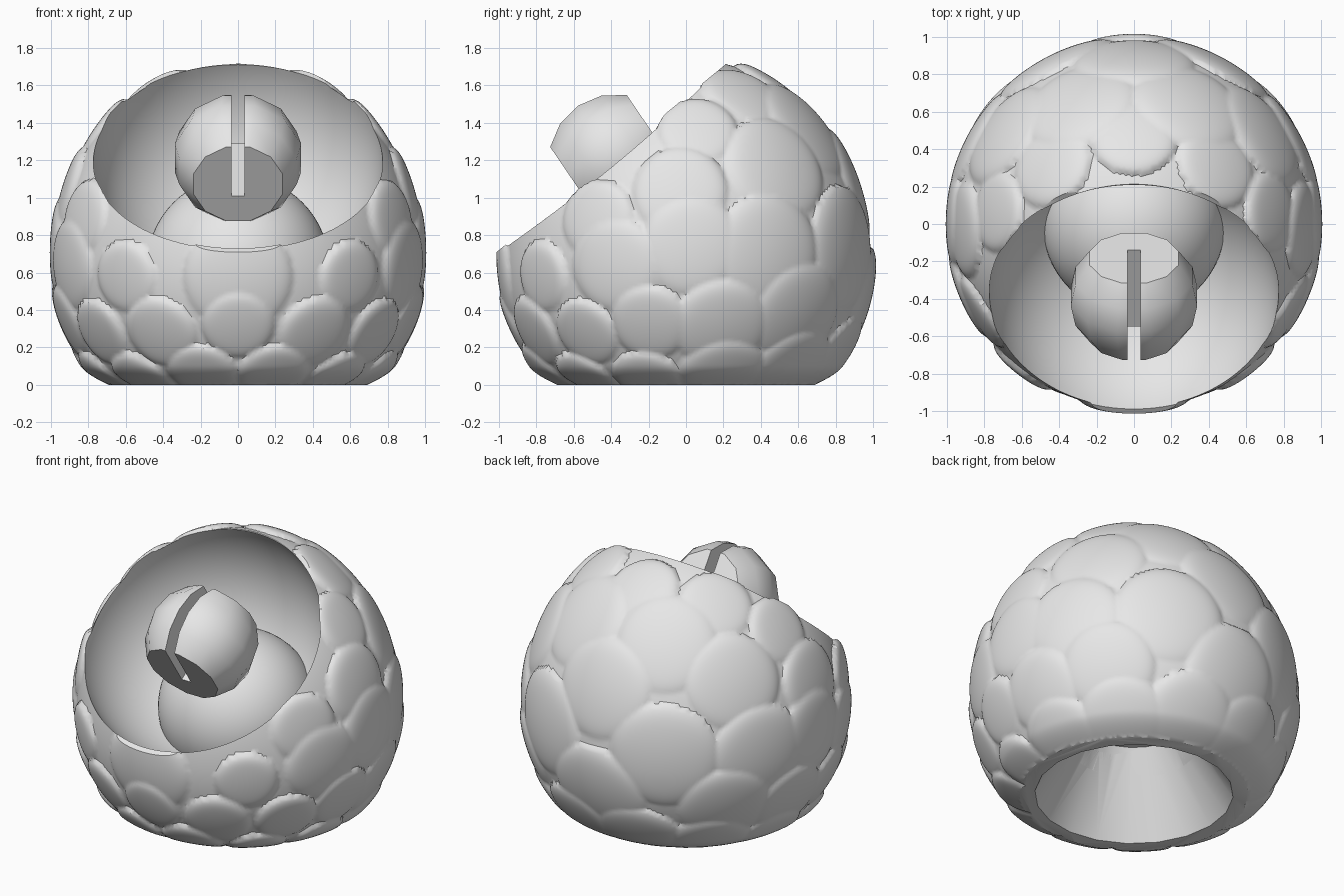
import bpy, bmesh, math
from mathutils import Vector, Matrix

cube = bpy.data.objects.get("Cube")
if cube:
    bpy.data.objects.remove(cube, do_unlink=True)

grey = bpy.data.materials.new("plain_grey")
grey.use_nodes = True
grey.diffuse_color = (0.8, 0.8, 0.8, 1)
grey.node_tree.nodes["Principled BSDF"].inputs["Base Color"].default_value = (0.8, 0.8, 0.8, 1)


def make(name, bm):
    """Turn a bmesh into an object with the shared material."""
    bmesh.ops.recalc_face_normals(bm, faces=bm.faces)
    mesh = bpy.data.meshes.new(name)
    bm.to_mesh(mesh)
    bm.free()
    mesh.materials.append(grey)
    obj = bpy.data.objects.new(name, mesh)
    bpy.context.collection.objects.link(obj)
    return obj


def sphere(name, radius, centre, segments=64):
    bm = bmesh.new()
    bmesh.ops.create_uvsphere(bm, u_segments=segments, v_segments=segments // 2,
                              radius=radius, matrix=Matrix.Translation(centre))
    return make(name, bm)


def box(name, low, high, matrix=Matrix()):
    low, high = Vector(low), Vector(high)
    bm = bmesh.new()
    bmesh.ops.create_cube(bm, size=1, matrix=matrix @ Matrix.Translation((low + high) / 2)
                          @ Matrix.Diagonal((high - low).to_4d()))
    return make(name, bm)


def cut(obj, cutter):
    mod = obj.modifiers.new("cut", 'BOOLEAN')
    mod.operation = 'DIFFERENCE'
    mod.solver = 'MANIFOLD'
    mod.object = cutter
    cutter.hide_render = True
    bpy.context.view_layer.objects.active = obj
    bpy.ops.object.modifier_apply(modifier=mod.name)


def smooth(obj, angle):
    bpy.ops.object.select_all(action='DESELECT')
    obj.select_set(True)
    bpy.context.view_layer.objects.active = obj
    bpy.ops.object.shade_smooth_by_angle(angle=math.radians(angle))


MID = Vector((0, 0, 0.65))
RADIUS = 0.985


def skin(direction):
    """Point on the plain egg-shaped body."""
    x, y, z = direction
    return MID + Vector((x * RADIUS, y * RADIUS, z * (1.09 if z > 0 else 0.97)))


# Scales: degrees round from the front, height, radius; mirrored left to right
SCALES = [
    (14, 0.05, 0.2), (44, 0.02, 0.19), (74, 0.02, 0.2), (105, 0.04, 0.25), (135, 0.06, 0.28), (165, 0.1, 0.3),
    (0, 0.31, 0.2), (27, 0.27, 0.21), (54, 0.27, 0.2), (78, 0.32, 0.22), (102, 0.3, 0.27), (130, 0.36, 0.3),
    (180, 0.4, 0.34), (0, 0.56, 0.3), (38, 0.57, 0.2), (67, 0.63, 0.26), (92, 0.73, 0.28), (117, 0.7, 0.32),
    (153, 0.72, 0.35), (60, 0.88, 0.22), (88, 1.03, 0.26), (125, 1.16, 0.31), (180, 1.08, 0.33),
    (95, 1.36, 0.22), (155, 1.38, 0.33), (125, 1.55, 0.24), (180, 1.6, 0.24),
]
scales = []
for degrees, height, size in SCALES:
    rise = (height - MID.z) / (1.09 if height > MID.z else 0.97)
    flat = math.sqrt(1 - rise * rise)
    a = math.radians(degrees)
    for side in ((1,) if degrees in (0, 180) else (1, -1)):
        n = Vector((side * math.sin(a) * flat, -math.cos(a) * flat, rise))
        up = (Vector((0, 0, 1)) - n * n.z).normalized()
        scales.append((skin(n), up, size))


def scale_height(p):
    """Overlapping rounded discs, each lifting toward its upper tip."""
    best = 0.0
    for centre, up, size in scales:
        d = p - centre
        t = d.length_squared / (size * size)
        if t < 1:
            best = max(best, 0.024 * (1 - t ** 4) + 0.013 * d.dot(up) / size)
    return best


# Scaly body
bm = bmesh.new()
bmesh.ops.create_icosphere(bm, subdivisions=7, radius=1)
for v in bm.verts:
    n = v.co.normalized()
    p = skin(n)
    v.co = p + n * scale_height(p)
    if v.co.z < 0.1:  # tuck in the foot edge
        k = 1 - 0.09 * min(1, (0.1 - v.co.z) / 0.1) ** 2
        v.co.x *= k
        v.co.y *= k
body = make("scaly_body", bm)

# Slanted opening and flat base
slant = math.atan2(1.0, 1.22)
opening = Vector((0, -0.39, 1.22))
tilt = Matrix.Translation(opening) @ Matrix.Rotation(slant, 4, 'X')
cutters = [
    box("base_cutter", (-2, -2, -2), (2, 2, 0)),
    box("opening_cutter", (-2, -2, 0), (2, 2, 2), tilt),
    sphere("cavity_cutter", 0.775, opening, 96),
]
bm = bmesh.new()
bmesh.ops.create_cone(bm, cap_ends=True, segments=20, radius1=0.63, radius2=0.3,
                      depth=0.54, matrix=Matrix.Translation((0, 0, 0.23)))
hole = make("hole_cutter", bm)
for c in cutters + [hole]:
    cut(body, c)
smooth(body, 35)

# Dome on the cavity floor, hollowed from below
dome = sphere("inner_dome", 0.488, (0, 0, 0.63))
cut(dome, hole)
smooth(dome, 35)

# Slotted bead with flat ends
bead_frame = Matrix.Translation((0, -0.387, 1.2125)) @ Matrix.Rotation(math.radians(-55.8), 4, 'X')
bm = bmesh.new()
bmesh.ops.create_uvsphere(bm, u_segments=12, v_segments=8, radius=0.35,
                          matrix=Matrix.Rotation(math.radians(15), 4, 'Z'))
bmesh.ops.delete(bm, geom=[v for v in bm.verts if abs(v.co.z) > 0.27], context='VERTS')
bmesh.ops.holes_fill(bm, edges=bm.edges, sides=0)
bm.transform(bead_frame)
bead = make("slotted_bead", bm)
slot = box("slot_cutter", (-0.034, -0.6, -0.6), (0.034, 0.076, 0.6), bead_frame)
cut(bead, slot)
smooth(bead, 32)

for c in cutters + [hole, slot]:
    bpy.data.objects.remove(c, do_unlink=True)
